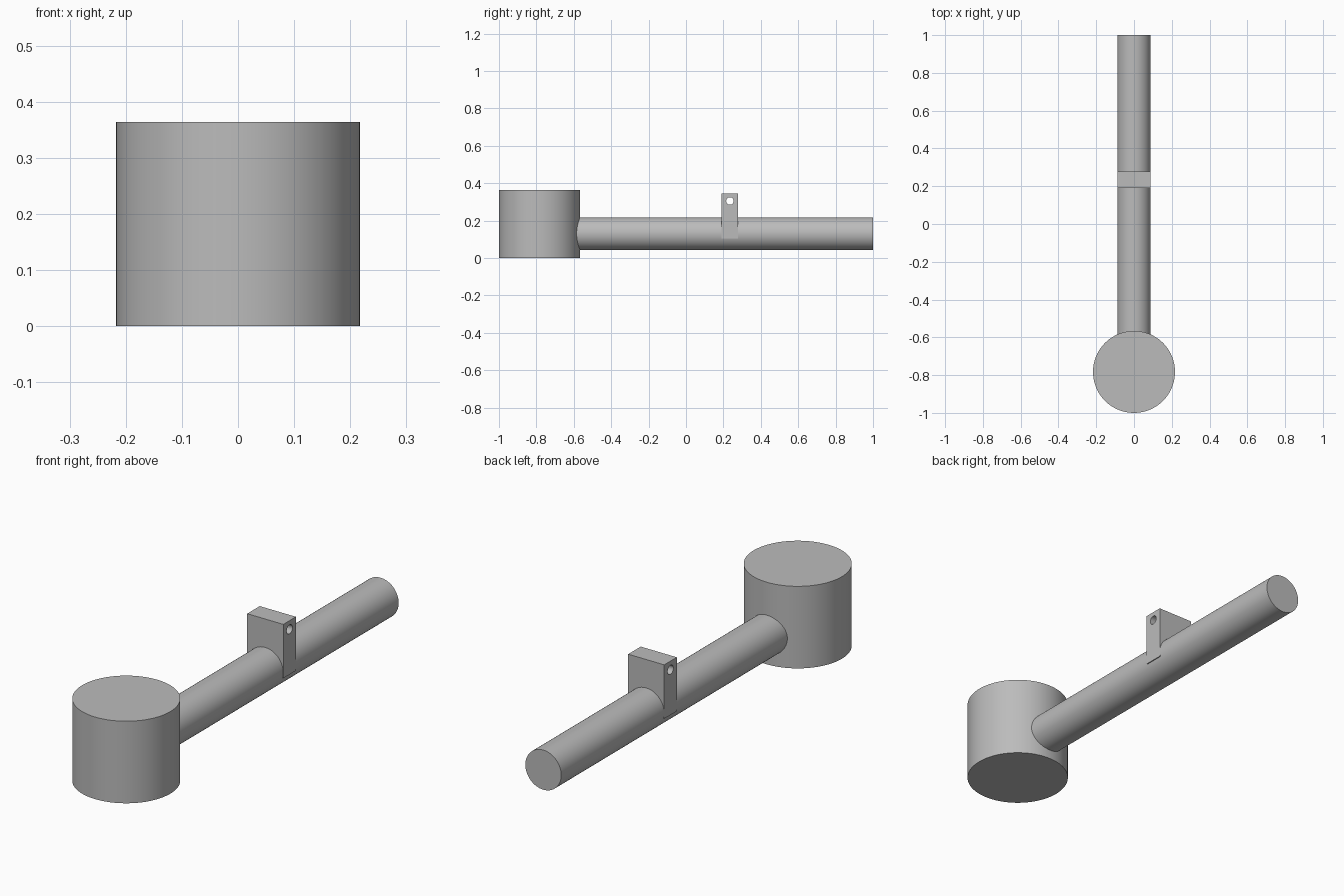
import bpy
from math import pi, radians

cube = bpy.data.objects.get("Cube")
if cube:
    bpy.data.objects.remove(cube, do_unlink=True)

grey = bpy.data.materials.new("plain grey")
grey.use_nodes = True
colour = (0.5, 0.5, 0.5, 1)
grey.diffuse_color = colour
grey.node_tree.nodes["Principled BSDF"].inputs["Base Color"].default_value = colour


def finish(obj, name):
    obj.name = name
    obj.data.materials.append(grey)
    bpy.ops.object.shade_smooth_by_angle(angle=radians(30))
    return obj


def cylinder(name, radius, length, centre, rotation=(0, 0, 0), sides=64):
    bpy.ops.mesh.primitive_cylinder_add(
        vertices=sides, radius=radius, depth=length, location=centre, rotation=rotation)
    return finish(bpy.context.object, name)


# Upright mallet head
HEAD_R, HEAD_H = 0.217, 0.364
head_y = -1 + HEAD_R
cylinder("head", HEAD_R, HEAD_H, (0, head_y, HEAD_H / 2), sides=96)

# Round handle running back from inside the head
HANDLE_R, HANDLE_Z = 0.088, 0.13
start = head_y + 0.1
cylinder("handle", HANDLE_R, 1 - start, (0, (1 + start) / 2, HANDLE_Z), (pi / 2, 0, 0))

# Lug saddled over the handle, flush with its sides
LUG_Y, LUG_BOTTOM, LUG_TOP = 0.235, 0.105, 0.344
bpy.ops.mesh.primitive_cube_add(size=1, location=(0, LUG_Y, (LUG_BOTTOM + LUG_TOP) / 2))
lug = bpy.context.object
lug.dimensions = (2 * HANDLE_R + 0.001, 0.088, LUG_TOP - LUG_BOTTOM)
bpy.ops.object.transform_apply(location=False, rotation=False, scale=True)
finish(lug, "lug")

# Cross hole through the lug
cutter = cylinder("hole_cutter", 0.02, 0.4, (0, LUG_Y, 0.305), (0, pi / 2, 0), 32)
cutter.hide_render = True
bpy.context.view_layer.objects.active = lug
hole = lug.modifiers.new("cross hole", 'BOOLEAN')
hole.operation = 'DIFFERENCE'
hole.solver = 'EXACT'
hole.object = cutter
bpy.ops.object.modifier_apply(modifier=hole.name)
bpy.data.objects.remove(cutter, do_unlink=True)

# Keep the lug faces flat and the hole wall smooth
bpy.ops.object.select_all(action='DESELECT')
lug.select_set(True)
bpy.ops.object.shade_smooth_by_angle(angle=radians(30))
